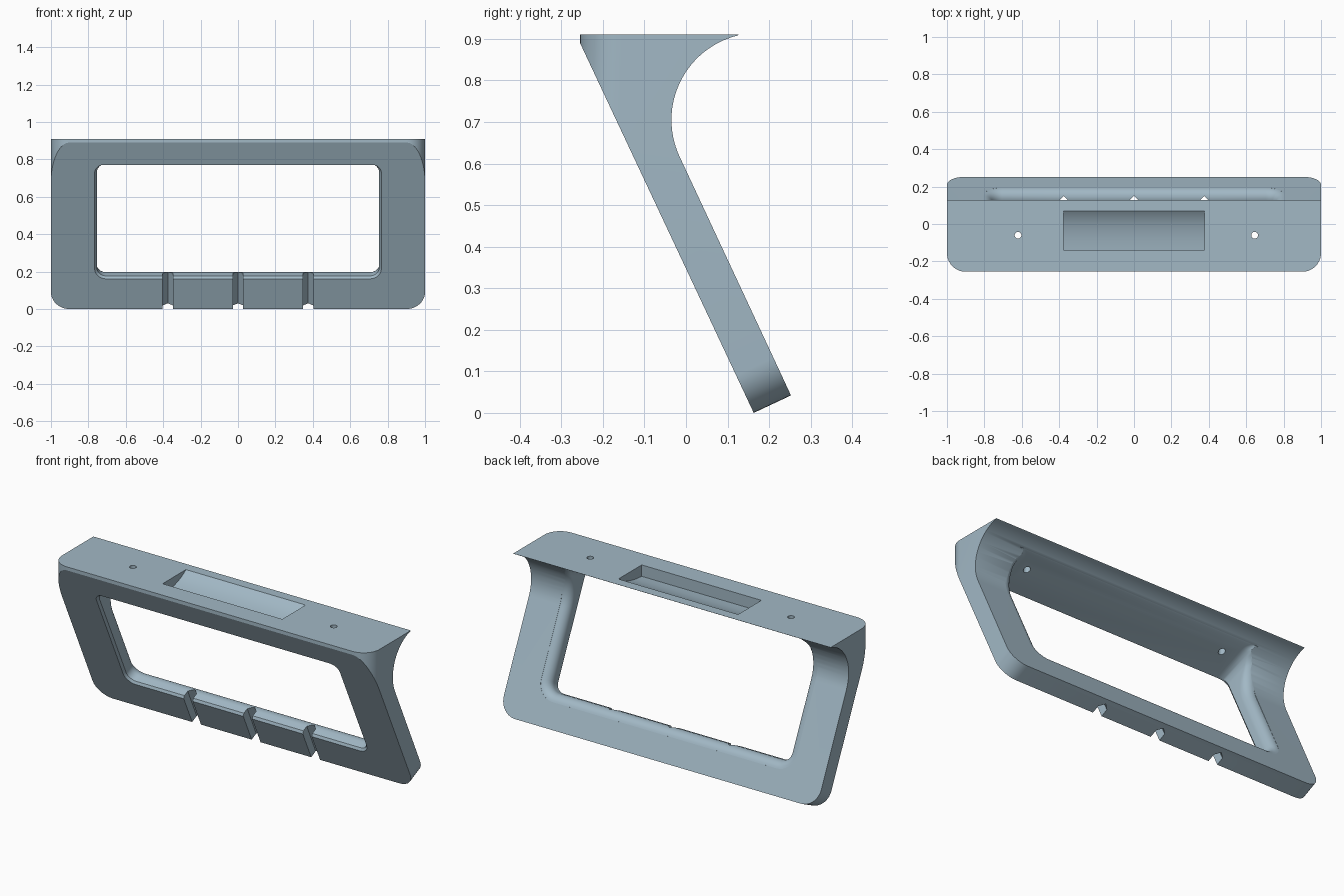
import bpy, bmesh, math
from mathutils import Vector

if "Cube" in bpy.data.objects:
    bpy.data.objects.remove(bpy.data.objects["Cube"])

# Leg frame: origin at lower front edge, U up the leg, W through its thickness
X, Y, Z = Vector((1, 0, 0)), Vector((0, 1, 0)), Vector((0, 0, 1))
ANG = math.atan(0.47)
U = Vector((0, -math.sin(ANG), math.cos(ANG)))
W = Vector((0, math.cos(ANG), math.sin(ANG)))
O = Vector((0, 0.163, 0))
ZERO = Vector((0, 0, 0))
T, R, H = 0.099, 0.209, 0.91
UC = 0.634                      # height of the concave arc centre along U

mat = bpy.data.materials.new("blue_grey")
mat.diffuse_color = (0.36, 0.48, 0.56, 1)
mat.use_nodes = True
mat.node_tree.nodes["Principled BSDF"].inputs["Base Color"].default_value = mat.diffuse_color


def loft(name, rings):
    """Closed solid through rings of equal length."""
    bm = bmesh.new()
    vs = [[bm.verts.new(p) for p in ring] for ring in rings]
    n = len(rings[0])
    for a, b in zip(vs, vs[1:]):
        for i in range(n):
            j = (i + 1) % n
            bm.faces.new((a[i], a[j], b[j], b[i]))
    bm.faces.new(vs[0][::-1])
    bm.faces.new(vs[-1])
    bmesh.ops.recalc_face_normals(bm, faces=bm.faces)
    me = bpy.data.meshes.new(name)
    bm.to_mesh(me)
    bm.free()
    me.materials.append(mat)
    ob = bpy.data.objects.new(name, me)
    bpy.context.collection.objects.link(ob)
    return ob


def prism(name, pts, o, a, b, n, lo, hi):
    return loft(name, [[o + a * p + b * q + n * t for p, q in pts] for t in (lo, hi)])


def rounded(x, lo, hi, r_lo, r_hi, steps=10, side=1):
    """Rounded rectangle outline, its upright sides split into side pieces."""
    pts = []
    for cx, cy, r, a0 in ((x - r_lo, lo + r_lo, r_lo, -90), (x - r_hi, hi - r_hi, r_hi, 0),
                          (-x + r_hi, hi - r_hi, r_hi, 90), (-x + r_lo, lo + r_lo, r_lo, 180)):
        arc = [(cx + r * math.cos(math.radians(a0 + 90 * i / steps)),
                cy + r * math.sin(math.radians(a0 + 90 * i / steps))) for i in range(steps + 1)]
        if a0 in (0, 180):
            p, q = pts[-1] if a0 == 0 else None, arc[0]
            if p:
                pts += [(p[0] + (q[0] - p[0]) * k / side, p[1] + (q[1] - p[1]) * k / side)
                        for k in range(1, side)]
        if a0 == 180:
            p = pts[-1]
            pts += [(p[0] + (arc[0][0] - p[0]) * k / side, p[1] + (arc[0][1] - p[1]) * k / side)
                    for k in range(1, side)]
        pts += arc
    return pts


def combine(body, tool, op):
    m = body.modifiers.new("cut", 'BOOLEAN')
    m.operation, m.solver, m.object = op, 'EXACT', tool
    bpy.context.view_layer.objects.active = body
    bpy.ops.object.modifier_apply(modifier=m.name)
    bpy.data.objects.remove(tool, do_unlink=True)


# Side profile: slanted leg, concave arc, flat top flange
back = O + W * T
cy, cz = 0.174, 0.705
a0 = math.pi + ANG
a1 = math.acos((0.125 - cy) / R)
profile = [(O.y, 0), (back.y, back.z)]
profile += [(cy + R * math.cos(a0 + (a1 - a0) * i / 28),
             cz + R * math.sin(a0 + (a1 - a0) * i / 28)) for i in range(29)]
profile += [(0.127, H), (-0.255, H), (-0.255, 0.89)]
frame = prism("bracket_frame", profile, ZERO, Y, Z, X, -1, 1)

# Rounded lower corners (through the leg) and rounded front corners (vertical)
combine(frame, prism("foot_outline", rounded(1, 0, 2, 0.1, 0.1), O, X, U, W, -1, 2), 'INTERSECT')
combine(frame, prism("top_outline", rounded(1, -0.2552, 1, 0.1, 0.1), ZERO, X, Y, Z, -1, 2), 'INTERSECT')


# Window: chamfered front edge, filleted back edge that follows the arc
def w_back(u):
    d = min(max(u - UC, 0), 0.203)
    return T + R - math.sqrt(R * R - d * d)


def window_ring(off, depth):
    ring = []
    for x, u in rounded(0.755 + off, 0.19 - off, 0.852, 0.05 + off, 0.05, 8, 24):
        w = depth(u)
        ring.append(O + X * x + U * (u * (1 - 0.06 * w)) + W * w)
    return ring


F = 0.05
rings = [window_ring(0.012, lambda u: -0.1), window_ring(0.012, lambda u: 0.0),
         window_ring(0, lambda u: 0.012)]
for i in range(9):
    t = math.pi / 2 * i / 8
    rings.append(window_ring(F * (1 - math.cos(t)), lambda u: w_back(u) - F * (1 - math.sin(t))))
rings.append(window_ring(F, lambda u: 0.45))
combine(frame, loft("window", rings), 'DIFFERENCE')

# Cable notches across the lower bar
notch = [(-0.028, -0.05), (0.028, -0.05), (0.028, 0.045), (0, 0.072), (-0.028, 0.045)]
for x in (-0.375, 0, 0.375):
    combine(frame, prism("notch", notch, O + X * x, X, W, U, -0.1, 0.35), 'DIFFERENCE')

# Pocket in the top with a curved floor rising to the back
pocket = [(-0.14, 0.95), (-0.14, 0.845), (-0.09, 0.849), (-0.04, 0.859), (0, 0.871),
          (0.03, 0.884), (0.055, 0.899), (0.07, H), (0.07, 0.95)]
combine(frame, prism("pocket", pocket, ZERO, Y, Z, X, -0.377, 0.377), 'DIFFERENCE')

# Screw holes
circle = [(0.018 * math.cos(math.tau * i / 24), 0.018 * math.sin(math.tau * i / 24)) for i in range(24)]
for x in (-0.62, 0.645):
    combine(frame, prism("hole", circle, Vector((x, -0.06, 0)), X, Y, Z, 0.7, 1), 'DIFFERENCE')

bpy.ops.object.select_all(action='DESELECT')
frame.select_set(True)
bpy.context.view_layer.objects.active = frame
bpy.ops.object.shade_smooth_by_angle(angle=math.radians(25))
